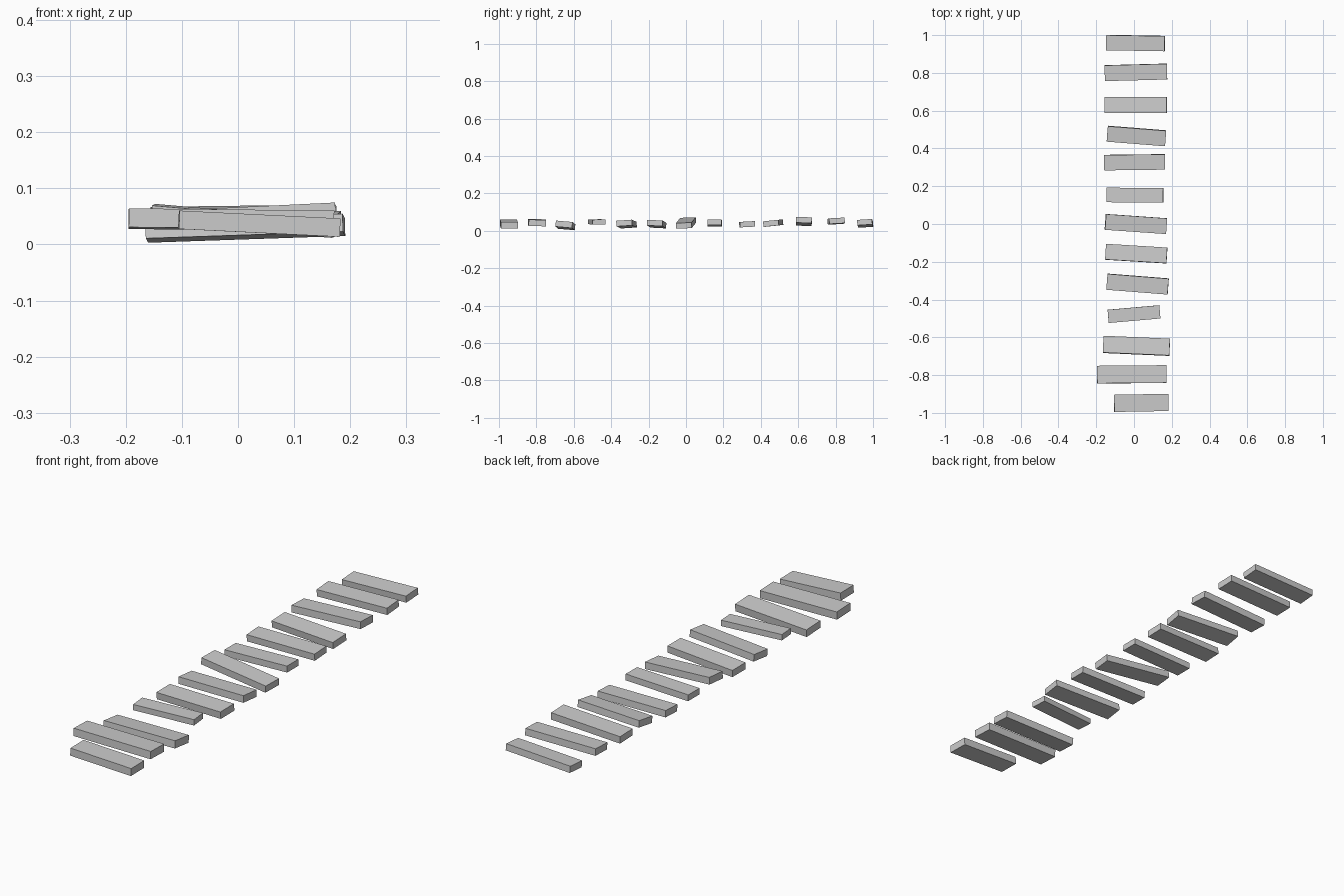
import bpy
import math

# Each plank: centre x, y, z, length, width, yaw, rise of right end, roll
PLANKS = [
    (0.008, 0.958, 0.040, 0.31, 0.080, -1.0, 0.013, 4),
    (0.010, 0.803, 0.052, 0.33, 0.083, 1.5, 0.004, 3),
    (0.009, 0.630, 0.050, 0.33, 0.085, 0.0, 0.016, -2),
    (0.013, 0.466, 0.041, 0.31, 0.082, -4.5, -0.002, 6),
    (0.003, 0.327, 0.035, 0.322, 0.081, 0.7, 0.000, 3),
    (0.005, 0.153, 0.041, 0.30, 0.077, -0.3, 0.010, 0),
    (0.010, 0.000, 0.042, 0.325, 0.083, -4.0, -0.028, 2),
    (0.012, -0.157, 0.036, 0.325, 0.083, -3.5, 0.012, -3),
    (0.019, -0.318, 0.036, 0.325, 0.084, -4.5, 0.011, 4),
    (0.000, -0.477, 0.048, 0.275, 0.070, 5.0, -0.002, 1),
    (0.013, -0.645, 0.029, 0.352, 0.089, -2.5, 0.012, -5),
    (-0.012, -0.796, 0.044, 0.366, 0.093, 0.5, -0.004, -2),
    (0.038, -0.947, 0.037, 0.287, 0.091, 1.0, -0.014, 0),
]

# Row of loosely laid wooden planks
for i, (x, y, z, length, width, yaw, rise, roll) in enumerate(PLANKS):
    bpy.ops.mesh.primitive_cube_add(size=1, location=(x, y, z))
    plank = bpy.context.object
    plank.name = f"plank_{i + 1:02d}"
    plank.scale = (length, width, width * 0.36)
    pitch = -math.asin(rise / length)
    plank.rotation_euler = (math.radians(roll), pitch, math.radians(yaw))
